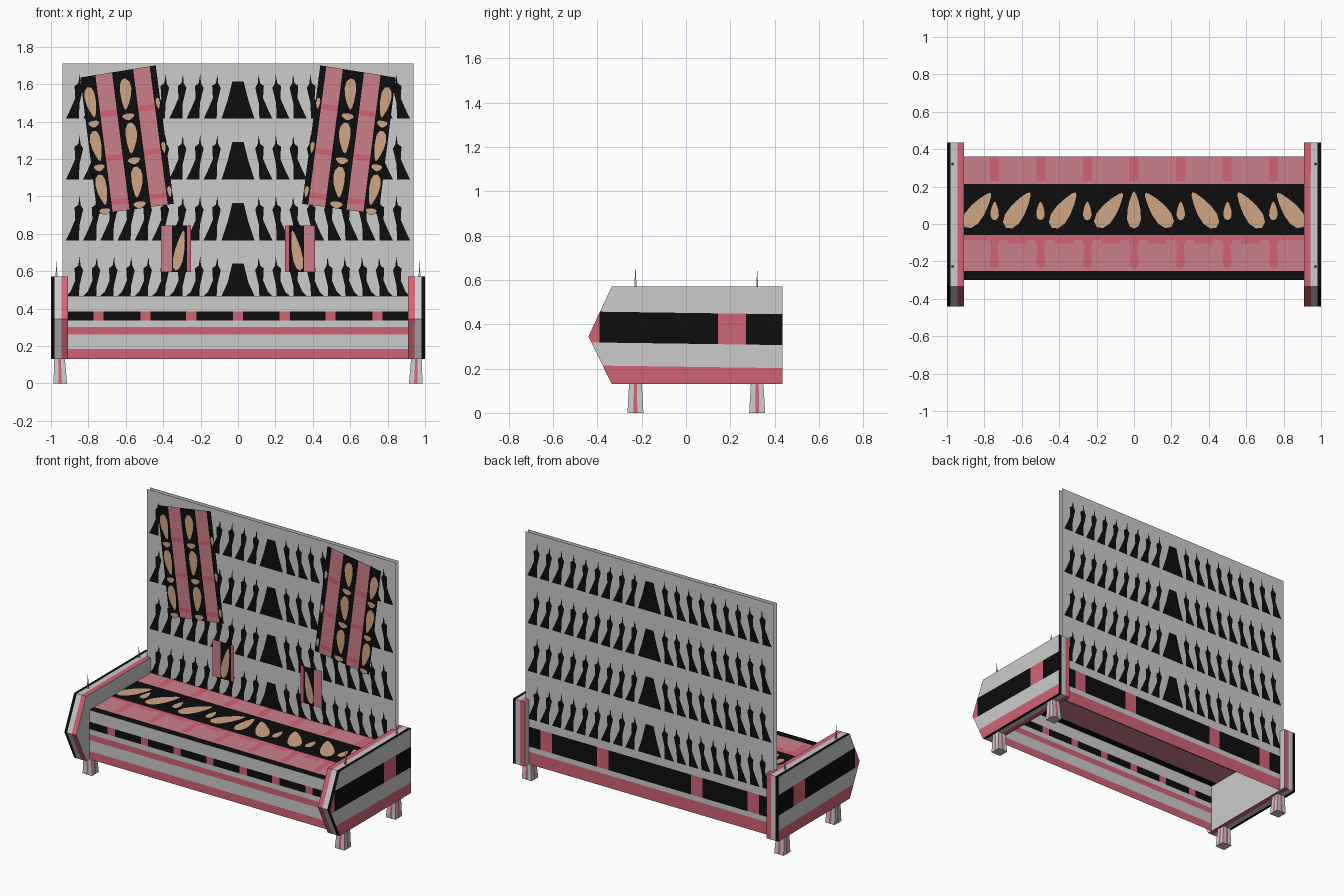
import bpy, bmesh, math
from mathutils import Vector

if "Cube" in bpy.data.objects:
    bpy.data.objects.remove(bpy.data.objects["Cube"])

# Colours
def lin(c):
    return ((c + 0.055) / 1.055) ** 2.4 if c > 0.04 else c / 12.92

PALETTE = [("light grey", (0.80, 0.80, 0.80)), ("black", (0.05, 0.05, 0.05)),
           ("dusty pink", (0.80, 0.50, 0.54)), ("rose", (0.82, 0.39, 0.46)),
           ("tan", (0.81, 0.65, 0.52))]
GREY, BLACK, PINK, ROSE, TAN = range(5)
MATS = []
for label, rgb in PALETTE:
    m = bpy.data.materials.new(label)
    m.diffuse_color = (*[lin(c) for c in rgb], 1)
    m.use_nodes = True
    m.node_tree.nodes["Principled BSDF"].inputs["Base Color"].default_value = m.diffuse_color
    MATS.append(m)

def finish(name, bm):
    me = bpy.data.meshes.new(name)
    bm.to_mesh(me)
    bm.free()
    for m in MATS:
        me.materials.append(m)
    ob = bpy.data.objects.new(name, me)
    bpy.context.collection.objects.link(ob)
    return ob

def sheet(name, polys, place, facing):
    """Flat object from 2D polygons (points, colour) placed in space."""
    bm = bmesh.new()
    for pts, col in polys:
        f = bm.faces.new([bm.verts.new(place(u, v)) for u, v in pts])
        f.normal_update()
        if f.normal.dot(Vector(facing)) < 0:
            f.normal_flip()
        f.material_index = col
    return finish(name, bm)

def rect(u0, u1, v0, v1, col):
    return ([(u0, v0), (u1, v0), (u1, v1), (u0, v1)], col)

def leaf(u, v, length, width, angle, col=TAN, n=12):
    """Teardrop, round end down, leaning by angle."""
    pts = []
    for i in range(n):
        t = 2 * math.pi * i / n
        y = -math.cos(t) * length / 2
        x = math.sin(t) * width / 2 * (1 - 0.45 * y / (length / 2))
        pts.append((u + x * math.cos(angle) + y * math.sin(angle),
                    v - x * math.sin(angle) + y * math.cos(angle)))
    return (pts, col)

def upright(y):
    return lambda u, v: (u, y, v)

def level(z):
    return lambda u, v: (u, v, z)

FRONT, BACK, UP = (0, -1, 0), (0, 1, 0), (0, 0, 1)
W = 0.938

# Feather rows of the backrest
FEATHER = [(-.042, 0), (.028, 0), (.03, .08), (.05, .165), (.036, .19), (.032, .237),
           (.024, .19), (.004, .175), (.008, .11), (-.018, .05)]
MIDDLE = [(-.088, 0), (.088, 0), (.055, .1), (.03, .2), (-.03, .2), (-.055, .1)]

def feathers(low):
    out = []
    for r in range(4):
        z = 0.44 + 0.325 * r
        shapes = [MIDDLE]
        for i in range(1, 10):
            c = -0.05 - 0.092 * i
            for s in (-1, 1):
                shapes.append([(s * (c + x), h) for x, h in FEATHER])
        out += [([(x, max(z + h, low)) for x, h in sh], BLACK) for sh in shapes]
    return out

# Backrest front and rear panels
sheet("backrest_front", [rect(-W, W, 0.465, 1.71, GREY)], upright(0.36), FRONT)
sheet("backrest_front_feathers", feathers(0.467), upright(0.358), FRONT)
rear = [rect(-W, W, 0.13, 0.215, ROSE), rect(-W, W, 0.215, 0.25, GREY),
        rect(-W, W, 0.385, 1.71, GREY)]
edges = [-W]
for c in (-0.78, -0.355, 0.355, 0.78):
    edges += [c - 0.043, c + 0.043]
edges.append(W)
for i in range(len(edges) - 1):
    rear.append(rect(edges[i], edges[i + 1], 0.25, 0.385, ROSE if i % 2 else BLACK))
sheet("backrest_rear", rear, upright(0.39), BACK)
sheet("backrest_rear_feathers", feathers(0.44), upright(0.392), BACK)

# Seat top with striped bands
S = 0.91
sheet("seat_top", [rect(-S, S, -0.30, -0.25, BLACK), rect(-S, S, -0.25, -0.06, PINK),
                   rect(-S, S, -0.06, 0.215, BLACK), rect(-S, S, 0.215, 0.36, PINK)],
      level(0.465), UP)
marks = [leaf(0, 0.075, 0.20, 0.07, 0)]
for x, a in ((0.13, -0.65), (0.375, -0.6), (0.62, -0.6), (0.835, -0.65)):
    for s in (-1, 1):
        marks.append(leaf(s * x, 0.075, 0.23, 0.085, s * a))
for x in (0.25, 0.5, 0.745):
    for s in (-1, 1):
        marks.append(leaf(s * x, 0.07, 0.10, 0.042, 0))
marks.append(rect(-S, S, -0.085, -0.06, ROSE))
for i in range(-3, 4):
    x = i * 0.249
    marks.append(rect(x - 0.024, x + 0.024, 0.23, 0.36, ROSE))
    marks.append(([(x - 0.03, -0.085), (x - 0.018, -0.12), (x - 0.024, -0.22), (x, -0.24),
                   (x + 0.024, -0.22), (x + 0.018, -0.12), (x + 0.03, -0.085)], ROSE))
for i in range(-3, 3):
    x = (i + 0.5) * 0.249
    marks.append(rect(x - 0.05, x + 0.05, -0.105, -0.085, ROSE))
sheet("seat_top_markings", marks, level(0.467), UP)

# Seat front with stripes
front = [rect(-S, S, a, b, c) for a, b, c in
         ((0.13, 0.185, ROSE), (0.185, 0.26, GREY), (0.26, 0.30, ROSE),
          (0.30, 0.335, GREY), (0.385, 0.465, GREY))]
edges = [-S]
for c in (-0.745, -0.495, -0.25, 0, 0.25, 0.495, 0.745):
    edges += [c - 0.027, c + 0.027]
edges.append(S)
for i in range(len(edges) - 1):
    front.append(rect(edges[i], edges[i + 1], 0.335, 0.385, ROSE if i % 2 else BLACK))
sheet("seat_front", front, upright(-0.30), FRONT)

# Tilted striped cushions and small plaques, mirrored
CORNERS = [Vector((0.44, 1.70)), Vector((0.843, 1.635)),
           Vector((0.752, 0.905)), Vector((0.343, 0.96))]

def cushion_point(side, y):
    def place(u, v):
        a, b, c, d = CORNERS
        p = a.lerp(b, u).lerp(d.lerp(c, u), v)
        return (side * p.x, y, p.y)
    return place

for side, tag in ((-1, "left"), (1, "right")):
    bands = ((0, .08, BLACK), (.08, .30, PINK), (.30, .58, BLACK),
             (.58, .80, PINK), (.80, 1, BLACK))
    sheet("cushion_" + tag, [rect(a, b, 0, 1, c) for a, b, c in bands],
          cushion_point(side, 0.335), FRONT)
    spots = []
    for i in range(3):
        v = 0.17 + 0.32 * i
        spots += [leaf(.44, v, 0.23, 0.14, 0.25), leaf(.44, v + 0.165, 0.05, 0.15, 0),
                  leaf(.90, v + 0.02, 0.23, 0.13, -0.2),
                  leaf(.90, v + 0.18, 0.05, 0.13, 0), leaf(.035, v + 0.1, 0.08, 0.05, 0)]
        for a, b in ((.08, .30), (.58, .80)):
            spots.append(rect(a, b, v + 0.10, v + 0.14, ROSE))
    sheet("cushion_spots_" + tag, spots, cushion_point(side, 0.333), FRONT)
    plaque = [rect(side * a, side * b, 0.595, 0.845, c) for a, b, c in
              ((.252, .273, ROSE), (.273, .353, BLACK), (.353, .412, PINK))]
    sheet("plaque_" + tag, plaque, upright(0.315), FRONT)
    sheet("plaque_leaf_" + tag, [leaf(side * .312, 0.71, 0.22, 0.05, side * -0.2)],
          upright(0.313), FRONT)

# Armrests: extruded pointed profile, cut into coloured stripes
PROFILE = [(-0.335, 0.13), (-0.44, 0.345), (-0.335, 0.57), (0.435, 0.57), (0.435, 0.13)]

def armrest(side, tag):
    bm = bmesh.new()
    f = bm.faces.new([bm.verts.new((side * 0.91, y, z)) for y, z in PROFILE])
    ext = bmesh.ops.extrude_face_region(bm, geom=[f])["geom"]
    for v in ext:
        if isinstance(v, bmesh.types.BMVert):
            v.co.x = side * 1.0
    tilt = (0, 0.014, 1)
    cuts = [((side * x, 0, 0), (1, 0, 0)) for x in (0.945, 0.98)]
    cuts += [((0, 0, z), tilt) for z in (0.208, 0.312, 0.451)]
    cuts += [((0, y, 0), (0, 1, 0)) for y in (-0.39, 0.145, 0.27)]
    for co, no in cuts:
        bmesh.ops.bisect_plane(bm, geom=bm.verts[:] + bm.edges[:] + bm.faces[:],
                               plane_co=co, plane_no=no)
    bmesh.ops.recalc_face_normals(bm, faces=bm.faces[:])
    for f in bm.faces:
        c = f.calc_center_median()
        x, z = abs(c.x), c.z + 0.014 * c.y
        if x > 0.999:      # outer side
            if z < 0.208:
                k = ROSE
            elif 0.312 < z < 0.451:
                k = ROSE if c.y < -0.39 or 0.145 < c.y < 0.27 else BLACK
            else:
                k = GREY
        elif x < 0.911:    # inner side
            k = GREY
        else:              # rim
            k = ROSE if x < 0.945 else GREY if x < 0.98 else BLACK
        f.material_index = k
    finish("armrest_" + tag, bm)

# Legs: slim pyramids running up through the armrests
def leg(side, y, top, name):
    bm = bmesh.new()
    ring, h = [], 0.036
    sq = [(-h, -h), (h, -h), (h, h), (-h, h)]
    for i in range(4):
        a, b = Vector(sq[i]), Vector(sq[(i + 1) % 4])
        for t in (0, 0.38, 0.62):
            p = a.lerp(b, t)
            ring.append(bm.verts.new((side * 0.95 + p.x, y + p.y, 0)))
    tip = bm.verts.new((side * 0.973, y, top))
    for i in range(12):
        f = bm.faces.new((ring[i], ring[(i + 1) % 12], tip))
        f.material_index = ROSE if i % 3 == 1 else GREY
    bm.faces.new(ring[::-1])
    finish(name, bm)

for side, tag in ((-1, "left"), (1, "right")):
    armrest(side, tag)
    leg(side, -0.228, 0.665, "front_leg_" + tag)
    leg(side, 0.321, 0.647, "back_leg_" + tag)
